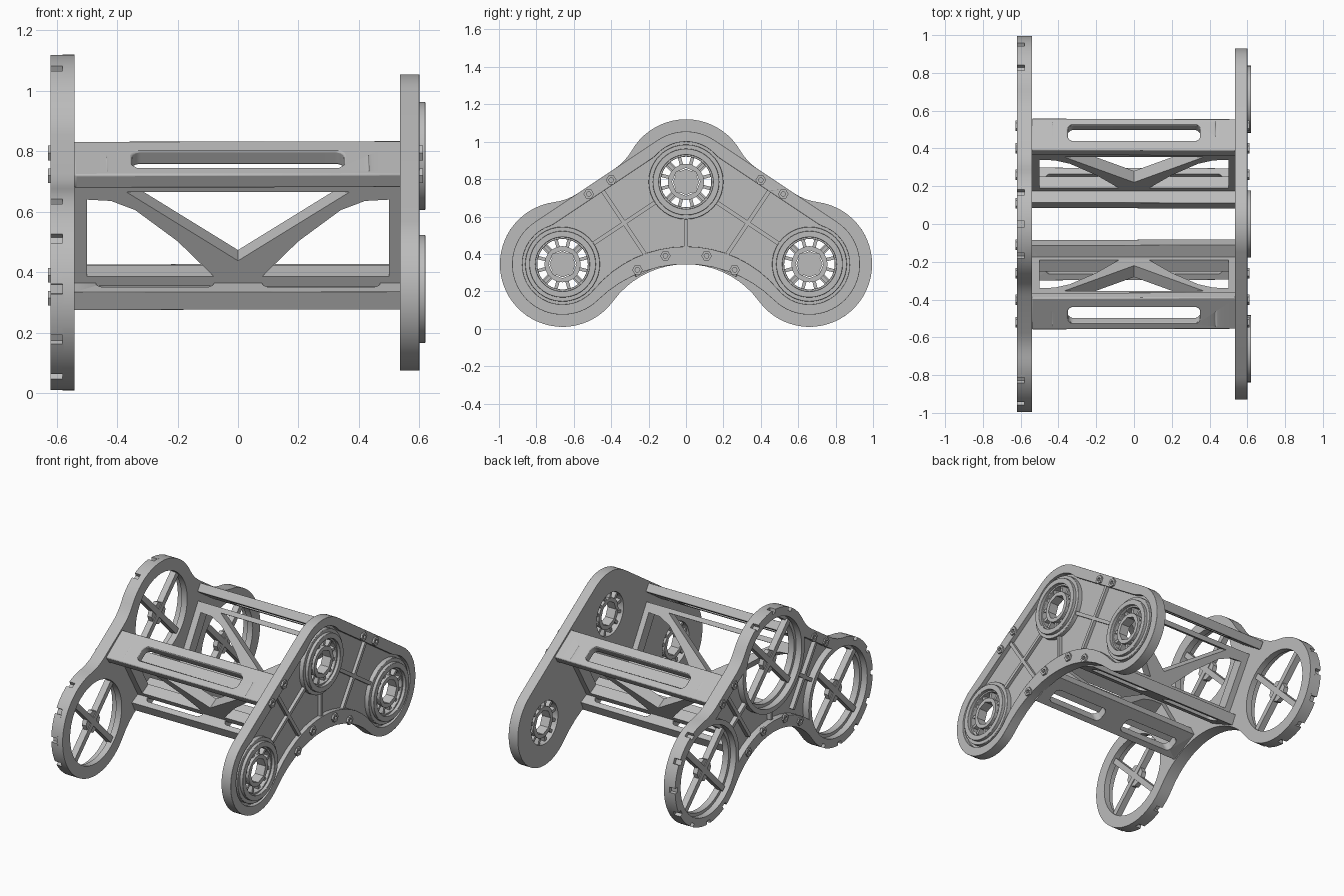
import bpy, bmesh
from math import pi, sin, cos, atan2, sqrt, acos, radians
from mathutils import Vector, Matrix

if "Cube" in bpy.data.objects:
    bpy.data.objects.remove(bpy.data.objects["Cube"])

grey = bpy.data.materials.new("cast grey metal")
grey.use_nodes = True
COLOUR = (0.5, 0.5, 0.5, 1)
grey.diffuse_color = COLOUR
grey.node_tree.nodes["Principled BSDF"].inputs["Base Color"].default_value = COLOUR

TOP, SIDE = Vector((0, 0.785)), Vector((0.66, 0.345))
HUBS = {"top": TOP, "back": SIDE, "front": Vector((-SIDE.x, SIDE.y))}
ALONG = (TOP - SIDE).normalized()          # from side hub to top hub
OUT = Vector((ALONG.y, -ALONG.x))          # outward normal of the sloping edge
END_PLANE = ((0, 1, 0), (0, 0, 1))         # profile axes of the end plates


# ---- profile helpers ----
def angle(v):
    return atan2(v.y, v.x)


def arc(c, r, a0, a1, turn=1, notch=0):
    """Points on an arc; turn is 1 for counter-clockwise, -1 for clockwise."""
    span = (turn * (a1 - a0)) % (2 * pi)
    if span > 2 * pi - 0.001:
        span = 0
    n = max(1, round(span / radians(6)))
    polar = [(a0 + turn * span * i / n, r) for i in range(n + 1)]
    if notch:
        half = 0.05
        for k in range(-12, 25):
            a = k * pi / 6
            if a0 + 0.1 < a < a0 + span + 0.01:
                polar = [p for p in polar if abs(p[0] - a) > half + 0.01]
                polar += [(a - half, r), (a - half + 0.001, r - notch)]
                if a + half < a0 + span:
                    polar += [(a + half - 0.001, r - notch), (a + half, r)]
        polar.sort()
    return [Vector((c[0] + q * cos(a), c[1] + q * sin(a))) for a, q in polar]


def circle(c, r, n=40, turn=0):
    return [Vector((c[0] + r * cos(2 * pi * i / n + turn),
                    c[1] + r * sin(2 * pi * i / n + turn))) for i in range(n)]


def mirrored(half):
    return half + [Vector((-p.x, p.y)) for p in reversed(half)]


def arch_centre(r, apex):
    d = SIDE.y - apex
    radius = (SIDE.x ** 2 + d * d - r * r) / (2 * (r - d))
    return Vector((0, apex - radius)), radius


def outline(r, band, apex, notch=0, blend=0.3):
    """Three lobes joined by sloping edges and an arch underneath."""
    c, radius = arch_centre(r, apex)
    shift = sqrt(max(0, (r + blend) ** 2 - (band + blend) ** 2))
    f1 = SIDE + ALONG * shift + OUT * (band + blend)
    f2 = TOP - ALONG * shift + OUT * (band + blend)
    return mirrored(
        arc(c, radius, pi / 2, angle(SIDE - c), -1)
        + arc(SIDE, r, angle(c - SIDE), angle(f1 - SIDE), 1, notch)
        + arc(f1, blend, angle(SIDE - f1), angle(-OUT), -1)
        + arc(f2, blend, angle(-OUT), angle(TOP - f2), -1)
        + arc(TOP, r, angle(f2 - TOP), pi / 2, 1, notch))


def middle_pocket(r, band, apex, rise):
    """Recess left between the three rings."""
    c, radius = arch_centre(0.335, apex)
    radius += rise
    d = (SIDE - c).length
    at_side = acos((r * r + d * d - radius ** 2) / (2 * r * d))
    low = angle(c - SIDE) + 2 * pi - at_side
    corner = SIDE + Vector((cos(low), sin(low))) * r
    open_ = acos(band / r)
    return mirrored(
        arc(c, radius, pi / 2, angle(corner - c), -1)
        + arc(SIDE, r, low, angle(OUT) + open_, -1)
        + arc(TOP, r, angle(OUT) - open_, -pi / 2, -1))


def slot(cx, cy, w, h, r):
    pts = []
    for i, (sx, sy) in enumerate([(1, 1), (-1, 1), (-1, -1), (1, -1)]):
        c = (cx + sx * (w / 2 - r), cy + sy * (h / 2 - r))
        pts += arc(c, r, i * pi / 2, (i + 1) * pi / 2)
    return pts


# ---- solid helper: extrude nested loops, inner loops become holes ----
def solid(name, loops, lo, hi, plane=END_PLANE, origin=(0, 0, 0), bevel=0):
    curve = bpy.data.curves.new(name, "CURVE")
    curve.dimensions, curve.fill_mode = "2D", "BOTH"
    curve.extrude = (hi - lo) / 2
    for loop in loops:
        pts = [p for i, p in enumerate(loop) if (p - loop[i - 1]).length > 0.0005]
        spline = curve.splines.new("POLY")
        spline.points.add(len(pts) - 1)
        for sp, p in zip(spline.points, pts):
            sp.co = (p.x, p.y, 0, 1)
        spline.use_cyclic_u = True
    temp = bpy.data.objects.new(name + " profile", curve)
    bpy.context.collection.objects.link(temp)
    mesh = bpy.data.meshes.new_from_object(
        temp.evaluated_get(bpy.context.evaluated_depsgraph_get()))
    bpy.data.objects.remove(temp)
    u, v = Vector(plane[0]), Vector(plane[1])
    w = u.cross(v)
    turn = Matrix((u, v, w)).transposed().to_4x4()
    bm = bmesh.new()
    bm.from_mesh(mesh)
    bmesh.ops.remove_doubles(bm, verts=bm.verts, dist=0.0001)
    bm.transform(Matrix.Translation(Vector(origin) + w * (lo + hi) / 2) @ turn)
    bmesh.ops.recalc_face_normals(bm, faces=bm.faces)
    bm.to_mesh(mesh)
    bm.free()
    mesh.name = name
    mesh.materials.clear()
    mesh.materials.append(grey)
    obj = bpy.data.objects.new(name, mesh)
    bpy.context.collection.objects.link(obj)
    if bevel:
        mod = obj.modifiers.new("soft edges", "BEVEL")
        mod.width, mod.segments = bevel, 2
        mod.limit_method, mod.angle_limit = "ANGLE", radians(50)
    return obj


def bar2d(a, b, width):
    a, b = Vector(a), Vector(b)
    t = (b - a).normalized() * width / 2
    n = Vector((-t.y, t.x))
    return [a - n, b - n, b + n, a + n]


# ---- bearing end plate (left) ----
LEFT_EDGE = outline(0.27, 0.27, 0.345)
hub_holes = [circle(c, 0.135) for c in HUBS.values()]
solid("left_plate", [LEFT_EDGE] + hub_holes, 0.535, 0.572)
solid("left_rim", [LEFT_EDGE, outline(0.215, 0.205, 0.44, blend=0.1)], 0.565, 0.6, bevel=0.01)
for name, c in HUBS.items():
    solid(name + "_hub_boss", [circle(c, 0.2), circle(c, 0.135)], 0.565, 0.6, bevel=0.008)
    solid(name + "_hub_collar", [circle(c, 0.178), circle(c, 0.145)], 0.595, 0.62, bevel=0.006)
    solid(name + "_bearing_race", [circle(c, 0.097, 20), circle(c, 0.075, 8)], 0.545, 0.605)
    for k in range(12):
        a = k * pi / 6 + 0.26
        d = Vector((cos(a), sin(a)))
        solid(name + "_bearing_spacer", [bar2d(c + d * 0.09, c + d * 0.138, 0.018)], 0.55, 0.59)

# ---- ring end plate (right) ----
solid("right_plate", [outline(0.335, 0.27, 0.345)]
      + [circle(c, 0.26) for c in HUBS.values()], -0.58, -0.54)
solid("right_rings", [outline(0.335, 0.27, 0.345, 0.022), middle_pocket(0.31, 0.21, 0.345, 0.07)]
      + [circle(c, 0.28) for c in HUBS.values()], -0.62, -0.575)
for name, c in HUBS.items():
    for a in (pi / 4, 3 * pi / 4):
        d = Vector((cos(a), sin(a))) * 0.27
        solid(name + "_ring_spoke", [bar2d(c - d, c + d, 0.035)], -0.595, -0.555)
    solid(name + "_ring_spoke_hub", [circle(c, 0.07, 8)], -0.59, -0.56)

# ---- ribs and bolts on both end plates ----
cross = (TOP + SIDE) / 2
for label, lo, hi, r, reach in (("left", 0.565, 0.592, 0.19, 0.215), ("right", -0.607, -0.57, 0.3, 0.22)):
    solid(label + "_centre_rib", [bar2d((0, 0.42), (0, TOP.y - r), 0.022)], lo, hi)
    for s in (1, -1):
        flip = lambda v: Vector((v.x * s, v.y))
        solid(label + "_long_rib", [bar2d(flip(SIDE + ALONG * r), flip(TOP - ALONG * r), 0.022)], lo, hi)
        solid(label + "_cross_rib", [bar2d(flip(cross - OUT * 0.2), flip(cross + OUT * reach), 0.022)], lo, hi)
        for p in ((0.4, 0.795), (0.52, 0.72), (0.26, 0.315), (0.11, 0.39)):
            c = flip(Vector(p))
            b0 = 0.598 if label == "left" else -0.628
            solid(label + "_bolt", [circle(c, 0.028, 6), circle(c, 0.013, 6)], b0, b0 + 0.014)

# ---- cross bars and V braces, front and back ----
for s, label in ((1, "back"), (-1, "front")):
    across = (1, 0, 0)
    upper = (across, (0, s * -ALONG.x, -ALONG.y))
    lower = (across, (0, s * 0.894, -0.447))
    solid(label + "_upper_bar", [slot(0, 0, 1.09, 0.205, 0.004), slot(0, 0.01, 0.7, 0.1, 0.03)],
          -0.027, 0.027, upper, (0, s * 0.46, 0.757), 0.015)
    solid(label + "_lower_bar", [slot(0, 0, 1.09, 0.21, 0.004)]
          + [slot(x, 0.02, 0.39, 0.095, 0.03) for x in (-0.275, 0.275)],
          -0.033, 0.033, lower, (0, s * 0.19, 0.352), 0.015)
    rise = Vector((0, s * 0.2, 0.34))
    height = rise.length
    brace = (across, rise.normalized())
    window = [Vector(p) for p in ((0.08, 0.04), (0.5, 0.04), (0.5, height - 0.06), (0.42, height - 0.065),
                                  (0.34, height - 0.1), (0.2, 0.175))]
    gap = [Vector(p) for p in ((-0.37, height - 0.03), (0, 0.1), (0.37, height - 0.03))]
    solid(label + "_brace", [slot(0, height / 2, 1.09, height, 0.004), gap, window,
                             [Vector((-p.x, p.y)) for p in window]],
          -0.035, 0.035, brace, (0, s * 0.2, 0.37))

# ---- smooth shading with sharp edges ----
bpy.ops.object.select_all(action="DESELECT")
for obj in bpy.context.scene.objects:
    if obj.type == "MESH":
        obj.select_set(True)
        bpy.context.view_layer.objects.active = obj
bpy.ops.object.shade_smooth_by_angle(angle=radians(30))
